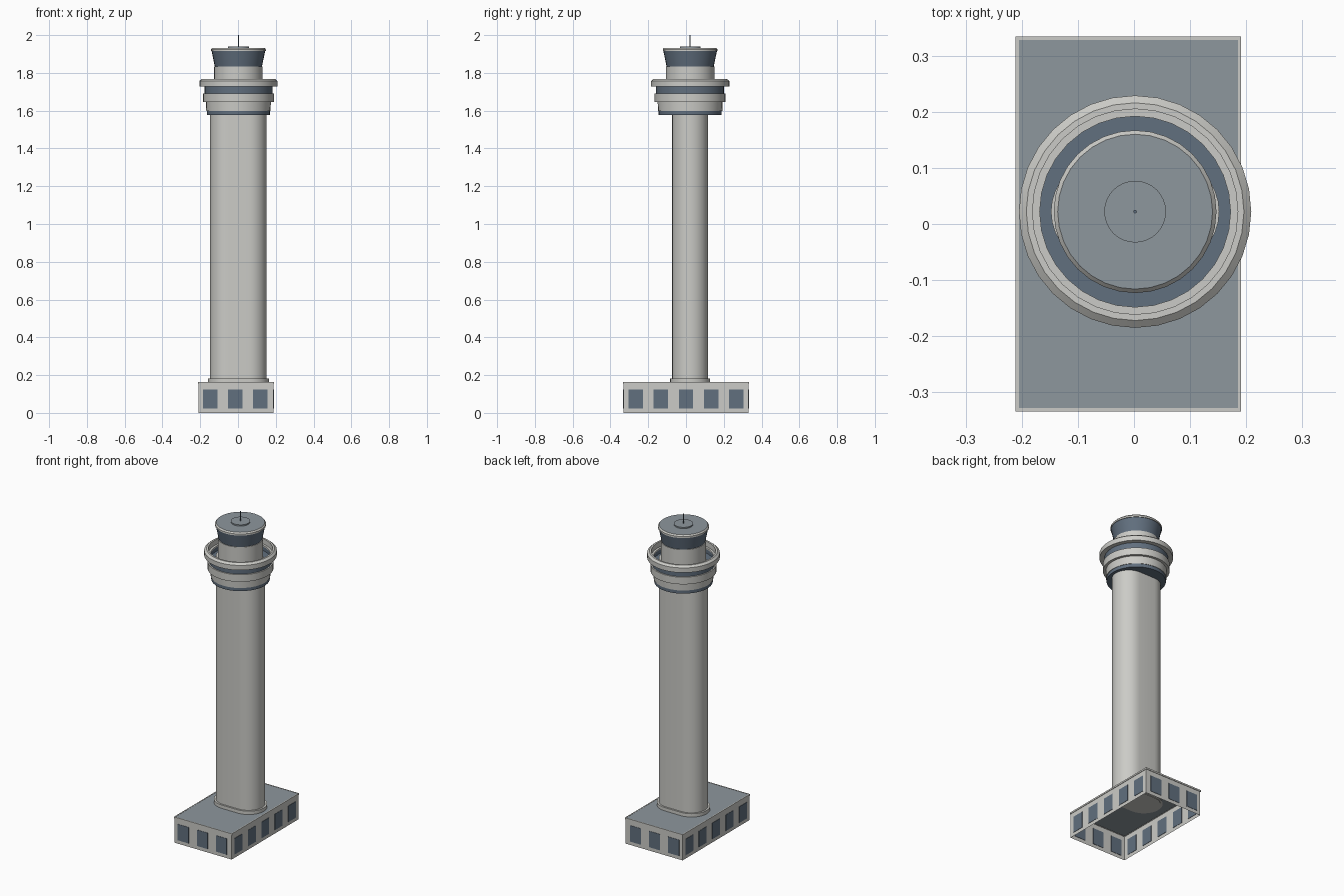
import bpy
import bmesh
from math import sin, cos, pi, radians

cube = bpy.data.objects.get("Cube")
if cube:
    bpy.data.objects.remove(cube, do_unlink=True)


def material(name, colour):
    m = bpy.data.materials.new(name)
    m.use_nodes = True
    m.diffuse_color = (*colour, 1)
    m.node_tree.nodes["Principled BSDF"].inputs["Base Color"].default_value = (*colour, 1)
    return m


WALL = material("pale concrete", (0.60, 0.60, 0.57))
GLASS = material("blue grey glass", (0.12, 0.16, 0.21))
ROOF = material("grey roofing", (0.27, 0.31, 0.34))

AXIS = (0.002, 0.022)      # tower centre line
SIDES = 32


def finish(name, bm, mats, smooth=True):
    bmesh.ops.recalc_face_normals(bm, faces=bm.faces)
    mesh = bpy.data.meshes.new(name)
    bm.to_mesh(mesh)
    bm.free()
    for m in mats:
        mesh.materials.append(m)
    obj = bpy.data.objects.new(name, mesh)
    bpy.context.collection.objects.link(obj)
    if smooth:
        bpy.ops.object.select_all(action="DESELECT")
        obj.select_set(True)
        bpy.context.view_layer.objects.active = obj
        bpy.ops.object.shade_smooth_by_angle(angle=radians(30))
    return obj


def circle(r):
    return [(r * cos(2 * pi * i / SIDES), r * sin(2 * pi * i / SIDES)) for i in range(SIDES)]


def stadium(half_x, half_y):
    """Oblong outline with fully rounded ends."""
    pts = []
    for side, start in ((1, -pi / 2), (-1, pi / 2)):
        for i in range(17):
            a = start + pi * i / 16
            pts.append((side * (half_x - half_y) + half_y * cos(a), half_y * sin(a)))
    return pts


def loft(name, layers, mats, top_mat=0, bottom_mat=0, capped=True):
    """Skin stacked (outline, z) layers around the tower axis."""
    bm = bmesh.new()
    rings = [[bm.verts.new((AXIS[0] + x, AXIS[1] + y, z)) for x, y in outline]
             for outline, z in layers]
    for a, b in zip(rings, rings[1:]):
        for i in range(len(a)):
            j = (i + 1) % len(a)
            bm.faces.new((a[i], a[j], b[j], b[i]))
    if capped:
        bm.faces.new(rings[0][::-1]).material_index = bottom_mat
        bm.faces.new(rings[-1]).material_index = top_mat
    return finish(name, bm, mats)


def turned(name, profile, mats, **kw):
    return loft(name, [(circle(r), z) for r, z in profile], mats, **kw)


def box(name, lo, hi, mats, open_bottom=False):
    bm = bmesh.new()
    bmesh.ops.create_cube(bm, size=1)
    for v in bm.verts:
        v.co = [l + (c + 0.5) * (h - l) for c, l, h in zip(v.co, lo, hi)]
    if open_bottom:
        bm.normal_update()
        bmesh.ops.delete(bm, geom=[f for f in bm.faces if f.normal.z < -0.5], context="FACES")
    return finish(name, bm, mats, smooth=False)


# Base building: open shell, thin cornice and roof sheet
CX, HX, HY, TOP = -0.01, 0.198, 0.331, 0.163
box("base_walls", (CX - HX, -HY, 0), (CX + HX, HY, TOP - 0.004), [WALL], open_bottom=True)
LIP = 0.003
for s, tag in ((-1, "right"), (1, "left")):
    x = CX + s * HX
    box(f"cornice_{tag}", (x - LIP, -HY - LIP, TOP - 0.01), (x + LIP, HY + LIP, TOP), [WALL])
for s, tag in ((-1, "front"), (1, "back")):
    box(f"cornice_{tag}", (CX - HX, s * HY - LIP, TOP - 0.01), (CX + HX, s * HY + LIP, TOP), [WALL])
box("base_roof", (CX - HX + LIP, -HY + LIP, TOP - 0.008), (CX + HX - LIP, HY - LIP, TOP - 0.001), [ROOF])

# Base windows
W, Z0, Z1, T = 0.038, 0.022, 0.123, 0.002
for s, tag in ((-1, "front"), (1, "back")):
    for i in (-1, 0, 1):
        x = CX - 0.005 + i * 0.132
        box(f"window_{tag}", (x - W, s * HY - T, Z0), (x + W, s * HY + T, Z1), [GLASS])
for s, tag in ((-1, "right"), (1, "left")):
    for i in range(-2, 3):
        x, y = CX + s * HX, i * 0.133
        box(f"window_{tag}", (x - T, y - W, Z0), (x + T, y + W, Z1), [GLASS])

# Shaft and plinth
foot, column = stadium(0.162, 0.106), stadium(0.15, 0.095)
loft("shaft_plinth", [(foot, TOP - 0.01), (foot, 0.183)], [WALL])
loft("shaft", [(column, 0.15), (column, 1.71)], [WALL])

# Stepped gallery rings
turned("lower_band", [(0.167, 1.577), (0.167, 1.602)], [GLASS])
turned("lower_ring", [(0.17, 1.598), (0.172, 1.645)], [WALL])
turned("middle_ring", [(0.188, 1.645), (0.188, 1.69)], [WALL])
turned("gallery_glazing", [(0.18, 1.69), (0.18, 1.703)], [GLASS])
turned("gallery_glazing_wall", [(0.18, 1.703), (0.18, 1.727), (0.17, 1.727), (0.17, 1.703)],
       [GLASS], capped=False)
turned("gallery_parapet", [(0.17, 1.727), (0.207, 1.727), (0.207, 1.757), (0.194, 1.768),
                           (0.183, 1.768), (0.183, 1.735), (0.17, 1.735), (0.17, 1.727)],
       [WALL], capped=False)

# Control cab, roof and antenna
turned("cab_wall", [(0.129, 1.70), (0.129, 1.835)], [WALL])
turned("cab_glazing", [(0.125, 1.835), (0.142, 1.917)], [GLASS])
turned("cab_roof", [(0.145, 1.915), (0.145, 1.925), (0.138, 1.933)], [WALL, ROOF], top_mat=1)
turned("roof_disc", [(0.055, 1.93), (0.055, 1.941)], [ROOF])
turned("antenna", [(0.003, 1.935), (0.003, 2.0)], [GLASS])
